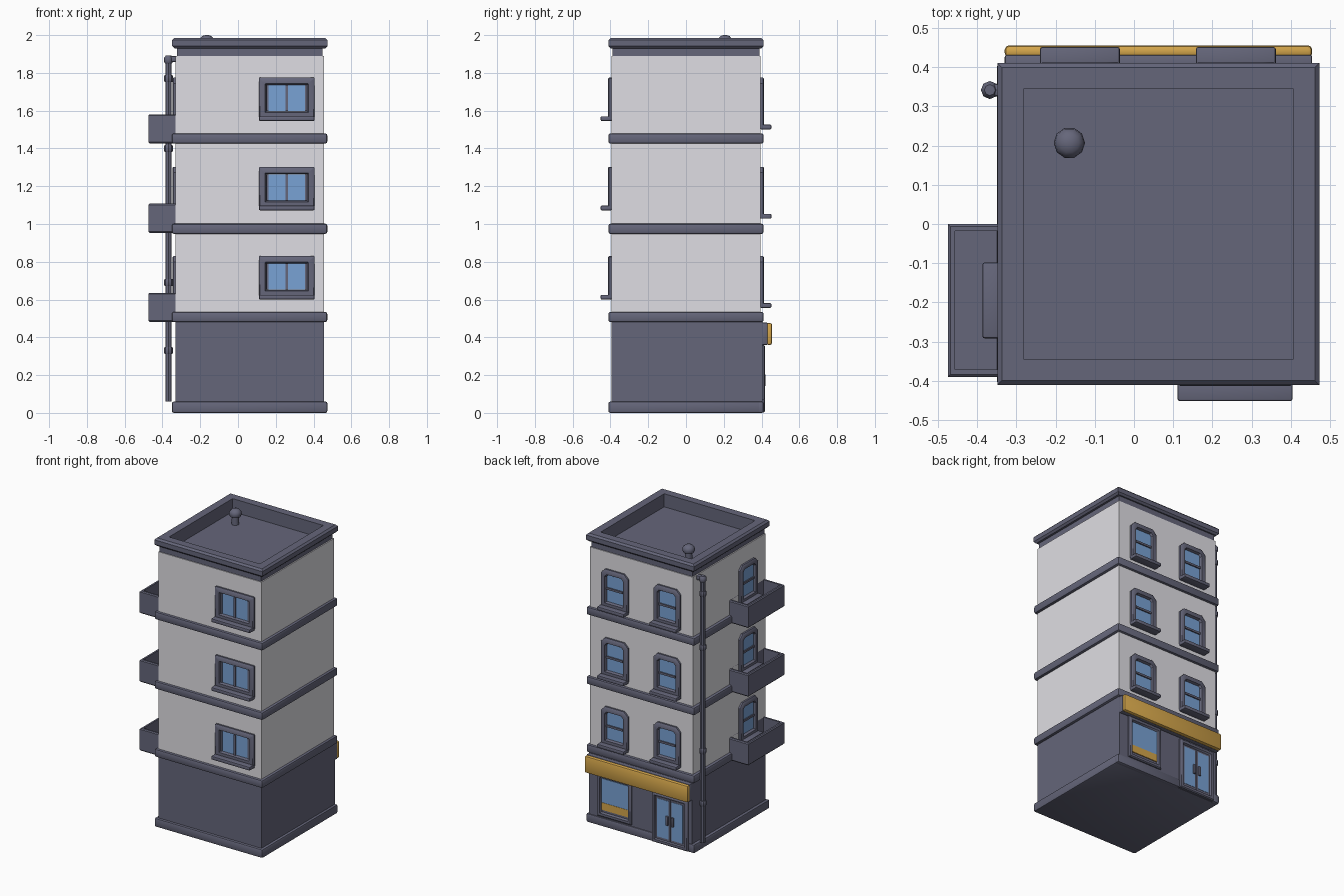
import bpy, bmesh, math
from mathutils import Matrix, Vector

if "Cube" in bpy.data.objects:
    bpy.data.objects.remove(bpy.data.objects["Cube"])


def material(name, rgb):
    m = bpy.data.materials.new(name)
    m.diffuse_color = (*rgb, 1)
    m.use_nodes = True
    m.node_tree.nodes["Principled BSDF"].inputs["Base Color"].default_value = m.diffuse_color
    return m


SLATE = material("slate grey", (0.13, 0.133, 0.195))
WHITE = material("plaster white", (0.74, 0.73, 0.77))
GLASS = material("window blue", (0.19, 0.36, 0.66))
GOLD = material("sign gold", (0.66, 0.38, 0.07))

CX, HX, HY = 0.0625, 0.3925, 0.395     # wall centre and half sizes


def finish(name, bm, mat, M=None):
    bmesh.ops.recalc_face_normals(bm, faces=bm.faces)
    me = bpy.data.meshes.new(name)
    if M:
        bm.transform(M)
    bm.to_mesh(me)
    bm.free()
    me.materials.append(mat)
    ob = bpy.data.objects.new(name, me)
    bpy.context.collection.objects.link(ob)
    return ob


def box(name, x, y, z, mat, bevel=0, M=None):
    bm = bmesh.new()
    bmesh.ops.create_cube(bm, size=1)
    for v in bm.verts:
        v.co = Vector([(a + b) / 2 + c * (b - a) for c, (a, b) in zip(v.co, (x, y, z))])
    if bevel:
        bmesh.ops.bevel(bm, geom=bm.edges[:], offset=bevel, segments=2, profile=0.5, affect='EDGES')
    return finish(name, bm, mat, M)


def loft(name, loops, mat, M=None, closed=False, caps=False):
    bm = bmesh.new()
    rows = [[bm.verts.new(p) for p in loop] for loop in loops]
    n = len(rows[0])
    pairs = list(zip(rows, rows[1:])) + ([(rows[-1], rows[0])] if closed else [])
    for a, b in pairs:
        for i in range(n):
            j = (i + 1) % n
            bm.faces.new((a[i], a[j], b[j], b[i]))
    if caps:
        bm.faces.new(rows[0])
        bm.faces.new(rows[-1])
    return finish(name, bm, mat, M)


def square(hx, hy, z):
    return [(CX + a * hx, b * hy, z) for a, b in ((-1, -1), (1, -1), (1, 1), (-1, 1))]


def outline(hw, z0, z1, y, c):
    # rectangle on a wall with cut top corners
    return [(-hw, y, z0), (hw, y, z0), (hw, y, z1 - c), (hw - c, y, z1),
            (c - hw, y, z1), (-hw, y, z1 - c)]


def lathe(name, profile, at, mat, sides=10):
    loops = [[(at[0] + r * math.cos(2 * math.pi * k / sides),
               at[1] + r * math.sin(2 * math.pi * k / sides), z) for k in range(sides)]
             for r, z in profile]
    return loft(name, loops, mat, caps=True)


def wall(side, at):
    # local frame: x along the wall, -y outwards
    pos, ang = {"front": ((at, -HY, 0), 0), "back": ((at, HY, 0), math.pi),
                "left": ((CX - HX, at, 0), -math.pi / 2)}[side]
    return Matrix.Translation(pos) @ Matrix.Rotation(ang, 4, 'Z')


def frame(name, M, hw, z0, z1, rim, depth, cut):
    loft(name, [outline(hw, z0, z1, 0.003, cut),
                outline(hw, z0, z1, 0.006 - depth, cut),
                outline(hw - 0.006, z0 + 0.006, z1 - 0.006, -depth, cut),
                outline(hw - rim + 0.008, z0 + rim - 0.008, z1 - rim + 0.008, -depth, cut / 2),
                outline(hw - rim, z0 + rim, z1 - rim, 0.003, cut / 2)], SLATE, M, closed=True)


def window(name, M, hw, z0, z1, rim, cut, bars):
    frame(name + "_frame", M, hw, z0, z1, rim, 0.018, cut)
    box(name + "_glass", (rim - hw, hw - rim), (-0.004, 0.002), (z0 + rim, z1 - rim), GLASS, M=M)
    zm, w = (z0 + z1) / 2, 0.007
    if bars == "upright":
        box(name + "_mullion", (-w, w), (-0.011, 0), (z0 + rim, z1 - rim), SLATE, M=M)
        for s in (-1, 1):
            xs = sorted((s * (hw - rim), s * (hw - rim - 0.01)))
            box(name + "_stile", xs, (-0.009, 0), (z0 + rim, z1 - rim), SLATE, M=M)
    else:
        box(name + "_rail", (rim - hw, hw - rim), (-0.012, 0), (zm - w, zm + w), SLATE, M=M)
    box(name + "_sill", (-hw, hw), (-0.057, 0.002), (z0 - 0.012, z0 + 0.013), SLATE, 0.006, M)


# Walls
WX, WY = (CX - HX, CX + HX), (-HY, HY)
box("ground_floor", WX, WY, (0.005, 0.5), SLATE)
box("upper_floors", WX, WY, (0.5, 1.89), WHITE)
box("shop_front_wall", WX, (0.38, 0.404), (0.005, 0.48), SLATE)

# Floor bands
for z in (0.48, 0.947, 1.425):
    box("floor_band", (-0.35, 0.473), (-0.411, 0.411), (z, z + 0.055), SLATE, 0.012)

# Plinth, left open in front of the door
box("plinth", (-0.35, 0.473), (-0.411, 0.396), (0, 0.06), SLATE, 0.01)
for x in ((-0.35, -0.30), (-0.03, 0.473)):
    box("plinth_back", x, (0.37, 0.411), (0, 0.06), SLATE, 0.01)

# Parapet with cornice, and roof floor
loft("parapet", [square(0.345, 0.345, 1.885), square(0.385, 0.39, 1.885),
                 square(0.385, 0.39, 1.93), square(0.399, 0.399, 1.93),
                 square(0.411, 0.411, 1.942), square(0.411, 0.411, 1.973),
                 square(0.399, 0.399, 1.985), square(0.345, 0.345, 1.985)], SLATE, closed=True)
box("roof_floor", (CX - 0.35, CX + 0.35), (-0.35, 0.35), (1.88, 1.895), SLATE)

# Roof vent
lathe("roof_vent", [(0.024, 1.89), (0.022, 1.945), (0.035, 1.95), (0.04, 1.965),
                    (0.037, 1.982), (0.025, 1.995), (0.008, 2.0)], (-0.165, 0.207), SLATE)

# Windows and balconies on each upper floor
for i in range(3):
    dz = i * 0.4725
    window("front_window", wall("front", 0.258), 0.147, 0.612 + dz, 0.83 + dz, 0.04, 0.004, "upright")
    for x in (-0.138, 0.26):
        window("back_window", wall("back", x), 0.102, 0.568 + dz, 0.83 + dz, 0.04, 0.03, "level")
    window("left_window", wall("left", -0.195), 0.097, 0.568 + dz, 0.83 + dz, 0.038, 0.03, "level")

    def tray(t, z):
        return [(-0.475 + t, -0.39 + t, z), (-0.33, -0.39 + t, z), (-0.33, -t, z), (-0.475 + t, -t, z)]
    z = 0.48 + dz
    loft("balcony", [tray(0.008, z), tray(0, z + 0.008), tray(0, z + 0.149), tray(0.006, z + 0.155),
                     tray(0.018, z + 0.155), tray(0.018, z + 0.03)], SLATE, caps=True)

# Shop sign
box("sign_backing", WX, (0.39, 0.432), (0.36, 0.478), SLATE, 0.006)
box("sign_board", WX, (0.425, 0.456), (0.36, 0.476), GOLD, 0.011)

# Shop display window
M = Matrix.Translation((0, -0.001, 0)) @ wall("back", 0.256)
M = Matrix.Translation((0, 0.009, 0)) @ wall("back", 0.256)
frame("display_frame", M, 0.13, 0.07, 0.36, 0.03, 0.014, 0.002)
box("display_glass", (-0.1, 0.1), (-0.004, 0), (0.165, 0.33), GLASS, M=M)
box("display_gold_strip", (-0.1, 0.1), (-0.006, 0), (0.115, 0.165), GOLD, M=M)

# Shop door with two leaves
M = Matrix.Translation((0, 0.009, 0)) @ wall("back", -0.165)
frame("door_frame", M, 0.137, 0.003, 0.35, 0.03, 0.014, 0.002)
for s in (-1, 1):
    box("door_leaf", sorted((s * 0.001, s * 0.108)), (-0.004, 0), (0.03, 0.32), SLATE, M=M)
    box("door_glass", sorted((s * 0.012, s * 0.097)), (-0.006, 0), (0.045, 0.308), GLASS, M=M)
    box("door_handle", sorted((s * 0.012, s * 0.03)), (-0.016, 0), (0.14, 0.205), SLATE, 0.004, M)

# Drain pipe with couplings and elbow into the wall
P = (-0.368, 0.342)
lathe("drain_pipe", [(0.017, 0.06), (0.017, 1.88)], P, SLATE, 8)
for z in (0.33, 0.69, 1.4, 1.77):
    lathe("pipe_coupling", [(0.02, z - 0.018), (0.023, z - 0.012), (0.023, z + 0.012), (0.02, z + 0.018)],
          P, SLATE, 8)
lathe("pipe_elbow", [(0.018, 1.85), (0.023, 1.858), (0.023, 1.88), (0.014, 1.892)], P, SLATE, 8)
box("pipe_inlet", (-0.37, -0.32), (0.326, 0.358), (1.857, 1.889), SLATE, 0.008)

# Smooth shading with sharp edges kept
for ob in bpy.context.collection.objects:
    ob.select_set(True)
    bpy.context.view_layer.objects.active = ob
bpy.ops.object.shade_smooth_by_angle(angle=math.radians(40))
